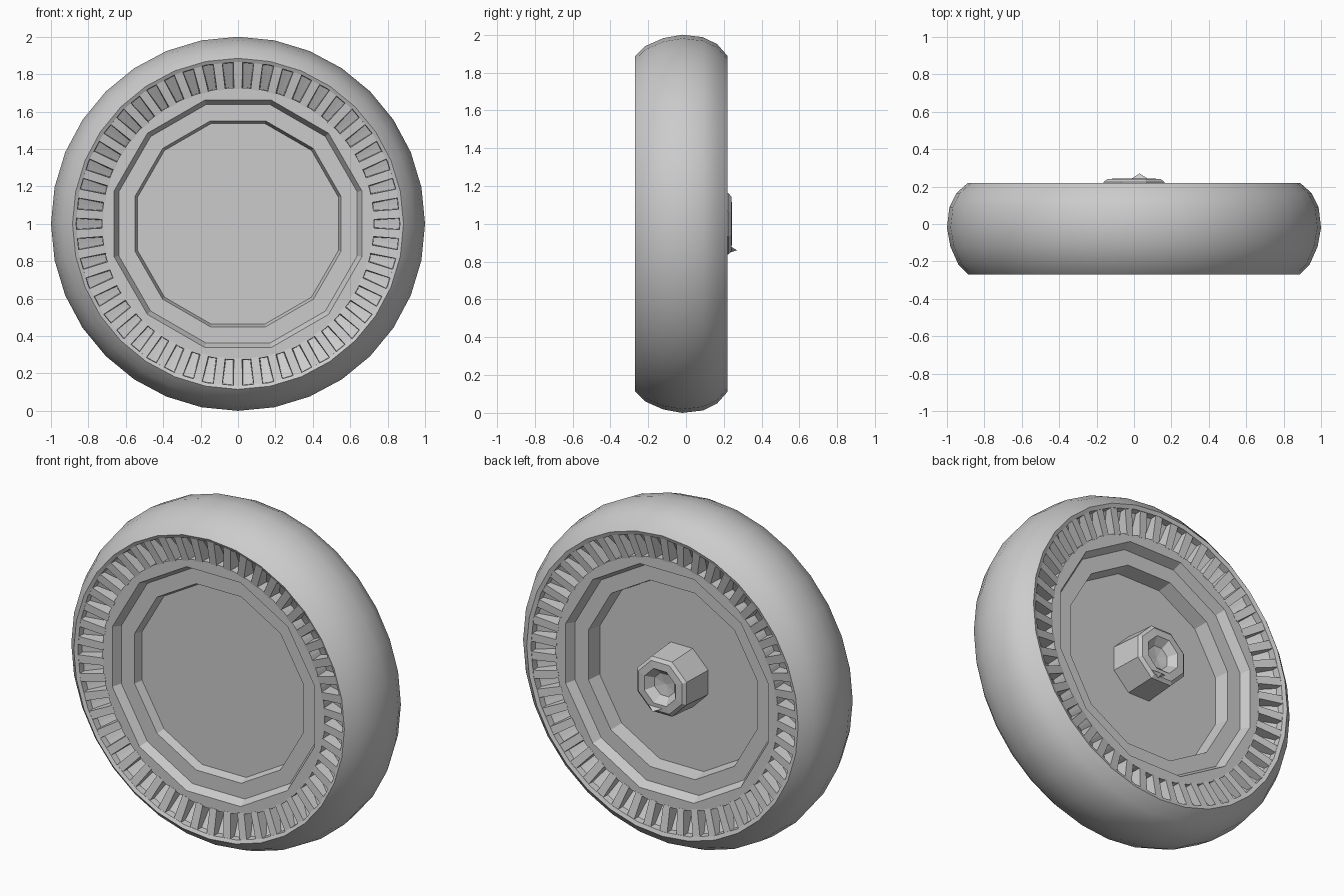
import bpy, bmesh
from math import sin, cos, pi, radians
from mathutils import Matrix, Vector

cube = bpy.data.objects.get("Cube")
if cube:
    bpy.data.objects.remove(cube)

grey = bpy.data.materials.new("plain grey")
grey.use_nodes = True
grey.diffuse_color = (0.6, 0.6, 0.6, 1)
grey.node_tree.nodes["Principled BSDF"].inputs["Base Color"].default_value = (0.6, 0.6, 0.6, 1)


def finish(name, bm, smooth=None):
    """Turn a bmesh into an object centred on the wheel axle."""
    bmesh.ops.recalc_face_normals(bm, faces=bm.faces)
    mesh = bpy.data.meshes.new(name)
    bm.to_mesh(mesh)
    bm.free()
    mesh.materials.append(grey)
    obj = bpy.data.objects.new(name, mesh)
    obj.location.z = 1
    bpy.context.collection.objects.link(obj)
    if smooth:
        bpy.ops.object.select_all(action="DESELECT")
        obj.select_set(True)
        bpy.context.view_layer.objects.active = obj
        bpy.ops.object.shade_smooth_by_angle(angle=radians(smooth))
    return obj


def lathe(name, profile, sides, smooth=None, closed=False, turn=0.0):
    """Spin (radius, y) points around the axle; radius 0 becomes a pole."""
    bm = bmesh.new()
    rings = []
    for r, y in profile:
        if r == 0:
            rings.append([bm.verts.new((0, y, 0))] * sides)
        else:
            angles = [2 * pi * i / sides + turn for i in range(sides)]
            rings.append([bm.verts.new((r * cos(a), y, r * sin(a))) for a in angles])
    pairs = list(zip(rings, rings[1:]))
    if closed:
        pairs.append((rings[-1], rings[0]))
    for a, b in pairs:
        for i in range(sides):
            j = (i + 1) % sides
            corners = list(dict.fromkeys((a[i], a[j], b[j], b[i])))
            bm.faces.new(corners)
    return finish(name, bm, smooth)


def spokes(name, ring, lip, floor, count=50):
    """Comb of flat bars from the rim ring to the tyre lip, between the slots."""
    bm = bmesh.new()
    for n in range(count):
        turn = Matrix.Rotation(2 * pi * n / count, 4, "Y")
        points = [(side * w, y, r) for side in (-1, 1) for w, y, r in (
            (0.022, ring, 0.72), (0.024, lip, 0.868),
            (0.027, floor, 0.72), (0.030, floor, 0.875))]
        verts = [bm.verts.new(turn @ Vector(p)) for p in points]
        bmesh.ops.convex_hull(bm, input=verts)
    bmesh.ops.dissolve_limit(bm, angle_limit=radians(1), verts=bm.verts, edges=bm.edges)
    return finish(name, bm)


# Tyre: rounded tread rolling straight into thin inner lips
lathe("tyre", [(0.862, -0.19), (0.866, -0.26), (0.885, -0.27), (0.94, -0.215),
               (0.982, -0.12), (1.0, -0.02), (0.987, 0.09), (0.95, 0.165),
               (0.888, 0.22), (0.866, 0.212), (0.862, 0.14)],
      32, smooth=40, closed=True)

# Rim panels: flat ring, shallow step and recessed centre disc on each side
lathe("front_rim", [(0, -0.13), (0.555, -0.13), (0.57, -0.18), (0.66, -0.18),
                    (0.685, -0.229), (0.722, -0.229)], 12, turn=pi / 12)
lathe("back_rim", [(0, 0.04), (0.555, 0.04), (0.57, 0.125), (0.66, 0.125),
                   (0.685, 0.179), (0.722, 0.179)], 12, turn=pi / 12)

# Slot floors climbing from the rim ring out to the tyre lip
lathe("front_slots", [(0.688, -0.23), (0.728, -0.23), (0.73, -0.15), (0.875, -0.23)], 50)
lathe("back_slots", [(0.688, 0.18), (0.728, 0.18), (0.73, 0.10), (0.875, 0.18)], 50)

# Bars between the slots
spokes("front_spokes", -0.231, -0.26, -0.14)
spokes("back_spokes", 0.181, 0.211, 0.09)

# Axle hub on the back, with a hollow end and a small pointed nib
lathe("axle_hub", [(0.188, 0.03), (0.175, 0.225), (0.155, 0.24), (0.11, 0.243),
                   (0.07, 0.2), (0, 0.19)], 8, turn=pi / 8)
nib = bmesh.new()
bmesh.ops.convex_hull(nib, input=[nib.verts.new(p) for p in (
    (-0.05, 0.22, -0.11), (0.11, 0.22, -0.11), (0.03, 0.21, -0.16), (0.03, 0.27, -0.14))])
finish("hub_nib", nib)
